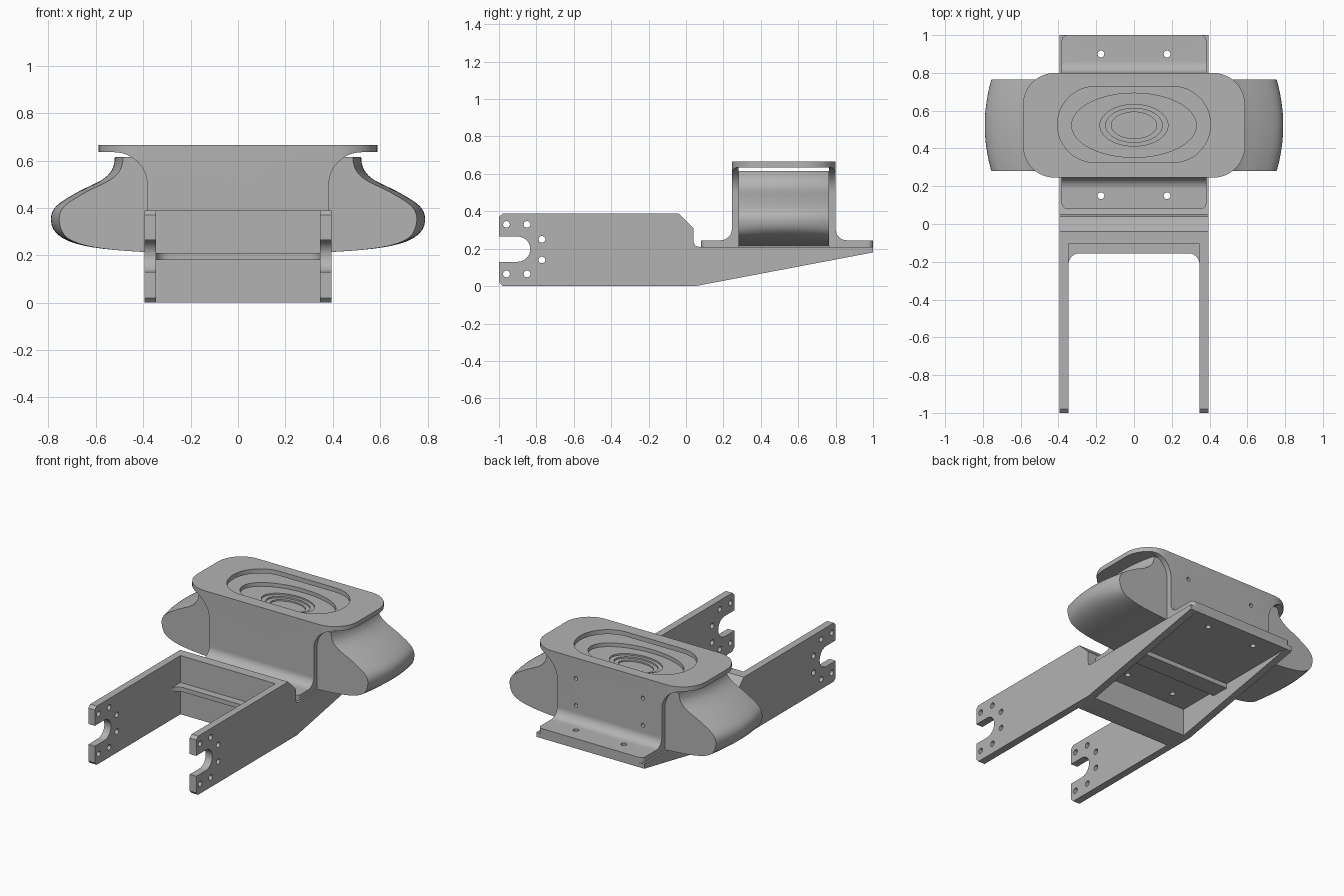
import bpy, bmesh, math
from mathutils import Vector
from mathutils.geometry import interpolate_bezier

cube = bpy.data.objects.get("Cube")
if cube:
    bpy.data.objects.remove(cube, do_unlink=True)

grey = bpy.data.materials.new("metal_grey")
grey.use_nodes = True
COLOUR = (0.45, 0.45, 0.45, 1)
grey.diffuse_color = COLOUR
for node in grey.node_tree.nodes:
    if node.type == 'BSDF_PRINCIPLED':
        node.inputs["Base Color"].default_value = COLOUR


def loft(name, rings):
    """Closed solid through rings of equal point count."""
    bm = bmesh.new()
    loops = [[bm.verts.new(p) for p in ring] for ring in rings]
    n = len(loops[0])
    for a, b in zip(loops, loops[1:]):
        for i in range(n):
            j = (i + 1) % n
            bm.faces.new((a[i], a[j], b[j], b[i]))
    bm.faces.new(loops[0])
    bm.faces.new(loops[-1])
    bmesh.ops.recalc_face_normals(bm, faces=bm.faces)
    mesh = bpy.data.meshes.new(name)
    bm.to_mesh(mesh)
    bm.free()
    mesh.materials.append(grey)
    obj = bpy.data.objects.new(name, mesh)
    bpy.context.collection.objects.link(obj)
    return obj


def prism(name, pts, axis, lo, hi):
    """Extrude a 2D outline along an axis."""
    place = {'x': lambda p, d: (d, p[0], p[1]),
             'y': lambda p, d: (p[0], d, p[1]),
             'z': lambda p, d: (p[0], p[1], d)}[axis]
    return loft(name, [[place(p, d) for p in pts] for d in (lo, hi)])


def arc(cx, cy, rx, ry, start, end, n=12):
    angles = [math.radians(start + (end - start) * i / n) for i in range(n + 1)]
    return [(cx + rx * math.cos(a), cy + ry * math.sin(a)) for a in angles]


def ellipse(cx, cy, rx, ry, n=32):
    return arc(cx, cy, rx, ry, 0, 360, n)[:-1]


def rounded(x0, x1, y0, y1, r):
    pts = []
    for cx, cy, a in ((x1 - r, y1 - r, 0), (x0 + r, y1 - r, 90),
                      (x0 + r, y0 + r, 180), (x1 - r, y0 + r, 270)):
        pts += arc(cx, cy, r, r, a, a + 90)
    return pts


def rect(x0, x1, y0, y1):
    return [(x0, y0), (x1, y0), (x1, y1), (x0, y1)]


def boolean(obj, cutters, operation='DIFFERENCE'):
    bpy.context.view_layer.objects.active = obj
    for c in cutters:
        c.hide_render = True
        mod = obj.modifiers.new("cut", 'BOOLEAN')
        mod.operation, mod.object, mod.solver = operation, c, 'EXACT'
        bpy.ops.object.modifier_apply(modifier=mod.name)
        bpy.data.objects.remove(c, do_unlink=True)


parts = []
MID = 0.5225
HOLE = 0.018

# Forked frame: one side profile, hollowed between the arms and underneath
profile = [(-1, .02), (-.98, 0), (.05, 0), (1, .18), (1, .21), (.07, .21),
           (.05, .215), (.04, .235), (.04, .31), (-.04, .388), (-.98, .388), (-1, .37)]
frame = prism("fork_frame", profile, 'x', -.395, .395)
IN = .347
cutters = [
    prism("upper_gap", rect(-IN, IN, -1.2, -.105), 'z', .21, .6),
    prism("lower_gap", rect(-IN, IN, -1.2, -.105), 'z', -.2, .18),
    prism("shelf_gap", rounded(-IN, IN, -1.2, -.155, .06), 'z', .17, .22),
    prism("under_pocket", rect(-IN, IN, .05, 1.2), 'z', -.2, .18),
    prism("axle_slot", [(-1.2, .13), (-1.2, .265)]
          + arc(-.9, .1975, .0675, .0675, 90, -90), 'x', -.6, .6)]
for y, z in ((-.96, .33), (-.85, .33), (-.77, .25), (-.77, .14), (-.85, .065), (-.96, .065)):
    cutters.append(prism("arm_hole", ellipse(y, z, HOLE, HOLE, 20), 'x', -.6, .6))


def foot_holes():
    return [prism("foot_hole", ellipse(x, y, HOLE, HOLE, 20), 'z', .1, .3)
            for x in (-.175, .175) for y in (.15, .9)]


boolean(frame, cutters + foot_holes())
parts.append(frame)
parts.append(prism("underside_rib", rect(.33, .45, .15, .185), 'x', -.35, .35))

# Bracket feet with a fillet up into the walls, and flared walls
for label, out, wall, end in (("front", -1, .245, .08), ("back", 1, .80, 1.0)):
    inner = wall - out * .035
    fillet = arc(wall + out * .06, .305, out * .06, .06, 270, 180)
    foot = prism(label + "_foot", [(inner, .21), (end, .21), (end, .245)]
                 + fillet + [(inner, .305)], 'x', -.383, .383)
    boolean(foot, [prism("corner_shape", rounded(-.383, .383, .08, 1, .03), 'z', .1, .5)],
            'INTERSECT')
    boolean(foot, foot_holes())
    parts.append(foot)

    flare = arc(.523, .495, .14, .14, 180, 90)
    outline = [(.383, .29)] + flare
    outline += [(-x, z) for x, z in reversed(outline)]
    panel = prism(label + "_wall", outline, 'y', wall, inner)
    boolean(panel, [prism("plan_shape", rounded(-.588, .588, .245, .80, .17), 'z', .2, .7)],
            'INTERSECT')
    if label == "back":
        boolean(panel, [prism("wall_hole", ellipse(x, z, .013, .013, 16), 'y', .7, .9)
                        for x in (-.245, .245) for z in (.35, .53)])
    parts.append(panel)

# Top plate with an oblong opening
plate = prism("top_plate", rounded(-.588, .588, .245, .80, .17), 'z', .635, .665)
boolean(plate, [prism("opening", rounded(-.405, .405, .325, .728, .2), 'z', .6, .7)])
parts.append(plate)

# Crowned bulging body between the walls
curves = [((.52, .615), (.52, .52), (.60, .51), (.68, .465)),
          ((.68, .465), (.76, .42), (.79, .40), (.79, .35)),
          ((.79, .35), (.79, .24), (.60, .225), (.38, .213))]
half = []
for c in curves:
    pts = interpolate_bezier(*[Vector((x, 0, z)) for x, z in c], 14)
    half += [(p.x, p.z) for p in pts][1 if half else 0:]
rings = []
for i in range(17):
    t = i / 8 - 1
    side = []
    for x, z in half:
        inset = .035 * t * t * min(1, max(0, (z - .213) / .1))
        side.append((x - inset, z))
    side += [(-x, z) for x, z in reversed(side)]
    rings.append([(x, MID + t * .243, z) for x, z in side])
body = loft("bulging_body", rings)
# Stepped dish under the opening
boolean(body, [prism("dish", ellipse(0, MID, rx, ry, 48), 'z', floor, .7)
               for rx, ry, floor in ((.33, .17, .59), (.18, .11, .58),
                                     (.15, .09, .57), (.12, .07, .56))])
parts.append(body)

# Smooth the rounded faces, keep edges sharp
for obj in bpy.context.view_layer.objects:
    obj.select_set(obj in parts)
bpy.context.view_layer.objects.active = frame
bpy.ops.object.shade_smooth_by_angle(angle=math.radians(30))
